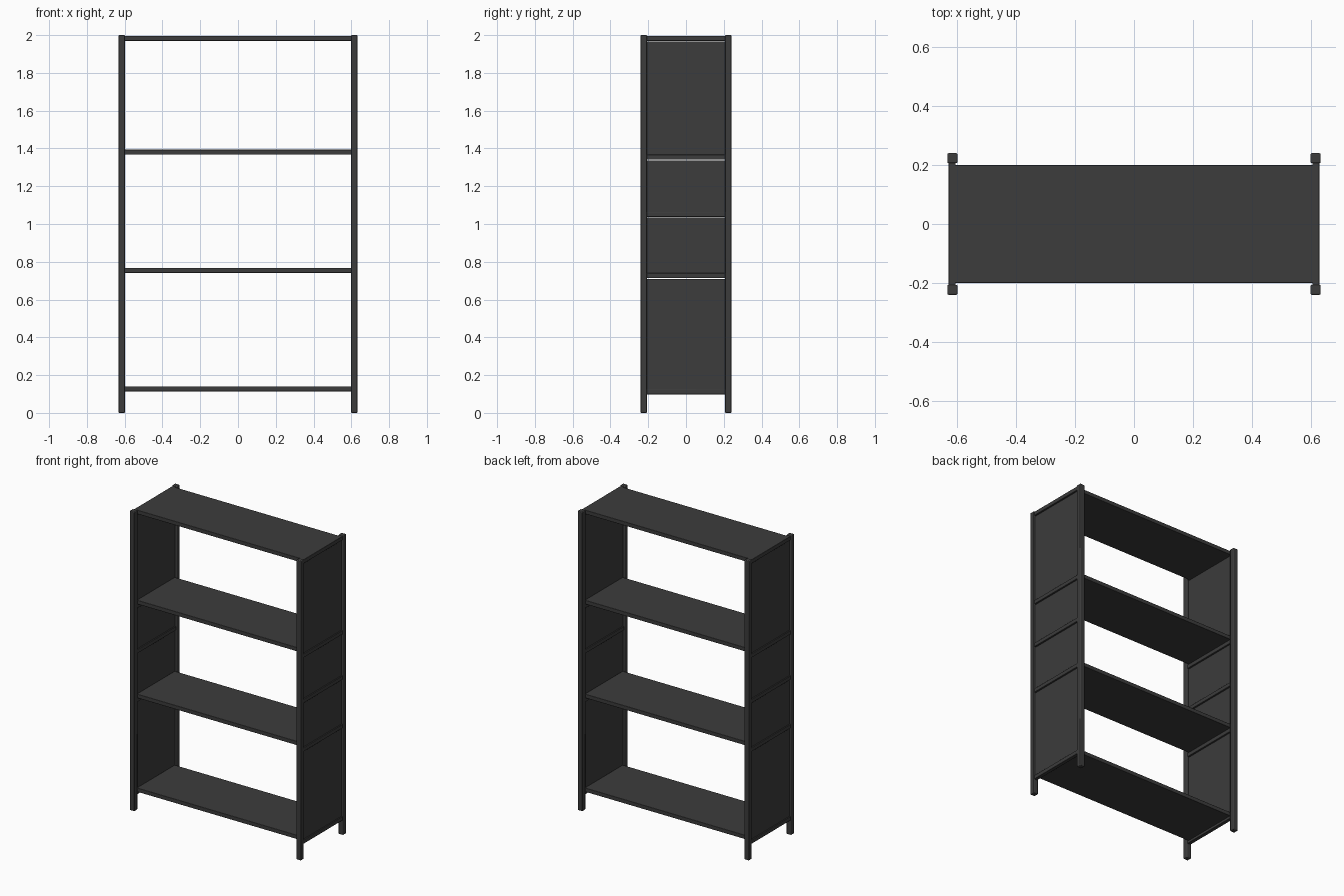
import bpy

if "Cube" in bpy.data.objects:
    bpy.data.objects.remove(bpy.data.objects["Cube"])

dark = bpy.data.materials.new("dark_metal")
dark.diffuse_color = (0.045, 0.045, 0.045, 1)
dark.use_nodes = True
dark.node_tree.nodes["Principled BSDF"].inputs["Base Color"].default_value = dark.diffuse_color


def box(name, x, y, z, bevel=0.0):
    """Box from (min, max) ranges on each axis, with an optional edge bevel."""
    bpy.ops.mesh.primitive_cube_add(size=1, location=[(a + b) / 2 for a, b in (x, y, z)])
    ob = bpy.context.object
    ob.name = name
    ob.scale = [b - a for a, b in (x, y, z)]
    bpy.ops.object.transform_apply(location=False, rotation=False, scale=True)
    ob.data.materials.append(dark)
    if bevel:
        mod = ob.modifiers.new("bevel", "BEVEL")
        mod.width = bevel
        mod.segments = 2
        bpy.ops.object.shade_smooth_by_angle()
    return ob


def span(a, b, side):
    """Mirror a range across zero when side is -1."""
    return tuple(sorted((a * side, b * side)))


# Shelves
for i, top in enumerate((0.14, 0.767, 1.394, 1.996)):
    box(f"shelf_{i + 1}", (-0.608, 0.608), (-0.2, 0.2), (top - 0.026, top), 0.002)

rail_z = [(0.098, 0.124), (0.714, 0.740), (1.038, 1.064), (1.341, 1.367), (1.970, 1.996)]

for side, label in ((-1, "left"), (1, "right")):
    # Corner posts
    for depth, end in ((-1, "front"), (1, "back")):
        box(f"{end}_{label}_post", span(0.598, 0.632, side),
            span(0.206, 0.24, depth), (0, 2), 0.004)

    # Side rails
    for i, z in enumerate(rail_z):
        box(f"{label}_rail_{i + 1}", span(0.604, 0.628, side), (-0.208, 0.208), z, 0.002)

    # Thin side panels between the rails, with a narrow gap under each rail
    for i, (low, high) in enumerate(zip(rail_z, rail_z[1:])):
        box(f"{label}_panel_{i + 1}", span(0.611, 0.621, side), (-0.207, 0.207),
            (low[1] - 0.002, high[0] - 0.004))
